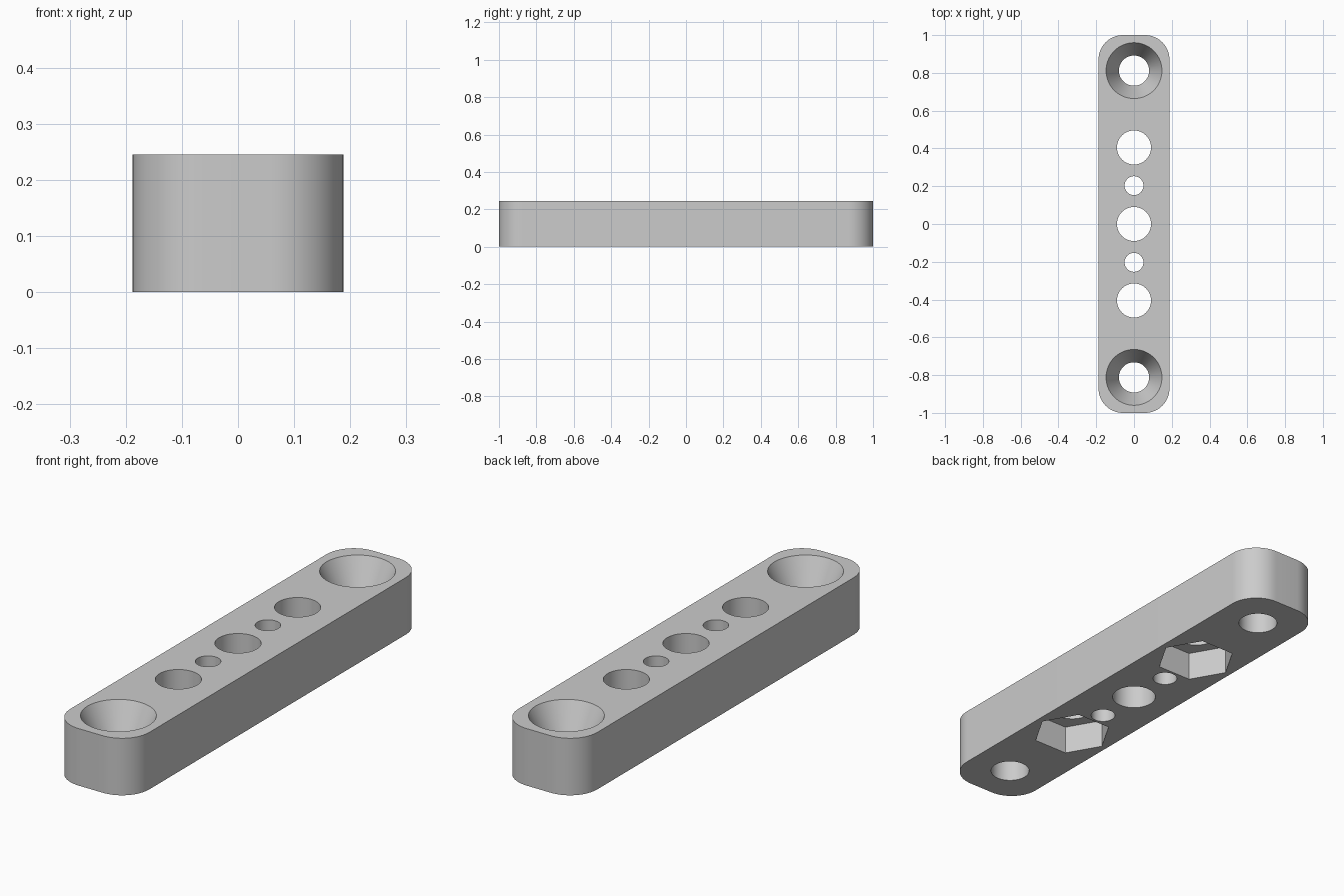
import bpy, bmesh, math

if "Cube" in bpy.data.objects:
    bpy.data.objects.remove(bpy.data.objects["Cube"], do_unlink=True)

HALF_W, HALF_L, HEIGHT, CORNER = 0.188, 1.0, 0.245, 0.13
SINK_DEPTH = 0.14
NUT_DEPTH = 0.125

grey = bpy.data.materials.new("plain_grey")
grey.use_nodes = True
colour = (0.6, 0.6, 0.6, 1)
grey.diffuse_color = colour
grey.node_tree.nodes["Principled BSDF"].inputs["Base Color"].default_value = colour


def prism(name, rings):
    """Closed solid through stacked rings of points."""
    bm = bmesh.new()
    loops = [[bm.verts.new(p) for p in ring] for ring in rings]
    n = len(loops[0])
    for low, high in zip(loops, loops[1:]):
        for i in range(n):
            j = (i + 1) % n
            bm.faces.new((low[i], low[j], high[j], high[i]))
    bm.faces.new(loops[0][::-1])
    bm.faces.new(loops[-1])
    mesh = bpy.data.meshes.new(name)
    bm.to_mesh(mesh)
    bm.free()
    mesh.materials.append(grey)
    obj = bpy.data.objects.new(name, mesh)
    bpy.context.collection.objects.link(obj)
    return obj


def circle(y, z, radius, sides=64):
    return [(radius * math.cos(math.tau * i / sides),
             y + radius * math.sin(math.tau * i / sides), z) for i in range(sides)]


def rounded_outline(z, steps=16):
    points = []
    for quarter, (sx, sy) in enumerate([(1, 1), (-1, 1), (-1, -1), (1, -1)]):
        for i in range(steps + 1):
            a = math.pi / 2 * (quarter + i / steps)
            points.append((sx * (HALF_W - CORNER) + CORNER * math.cos(a),
                           sy * (HALF_L - CORNER) + CORNER * math.sin(a), z))
    return points


# Bar body
bar = prism("mounting_bar", [rounded_outline(0), rounded_outline(HEIGHT)])
cutters = []


def hole(y, radius):
    cutters.append(prism("hole_cutter", [circle(y, -0.1, radius), circle(y, HEIGHT + 0.1, radius)]))


# Centre hole, then mirrored pairs of holes
hole(0, 0.09)
for side in (-1, 1):
    hole(side * 0.203, 0.05)
    hole(side * 0.405, 0.09)

    # Hexagonal nut pocket in the underside
    y = side * 0.405
    cutters.append(prism("nut_pocket_cutter", [circle(y, -0.1, 0.163, 6),
                                               circle(y, NUT_DEPTH, 0.163, 6)]))

    # Countersunk screw hole at the end
    y = side * 0.812
    cutters.append(prism("screw_cutter", [circle(y, -0.1, 0.08),
                                          circle(y, HEIGHT - SINK_DEPTH, 0.08),
                                          circle(y, HEIGHT, 0.148),
                                          circle(y, HEIGHT + 0.1, 0.148)]))

# Cut everything out of the bar
bpy.ops.object.select_all(action="DESELECT")
bpy.context.view_layer.objects.active = bar
bar.select_set(True)
for cutter in cutters:
    cutter.hide_render = True
    cut = bar.modifiers.new("cut", "BOOLEAN")
    cut.operation = "DIFFERENCE"
    cut.solver = "EXACT"
    cut.object = cutter
    bpy.ops.object.modifier_apply(modifier=cut.name)
for cutter in cutters:
    bpy.data.objects.remove(cutter, do_unlink=True)

bpy.ops.object.shade_smooth_by_angle(angle=math.radians(25))
